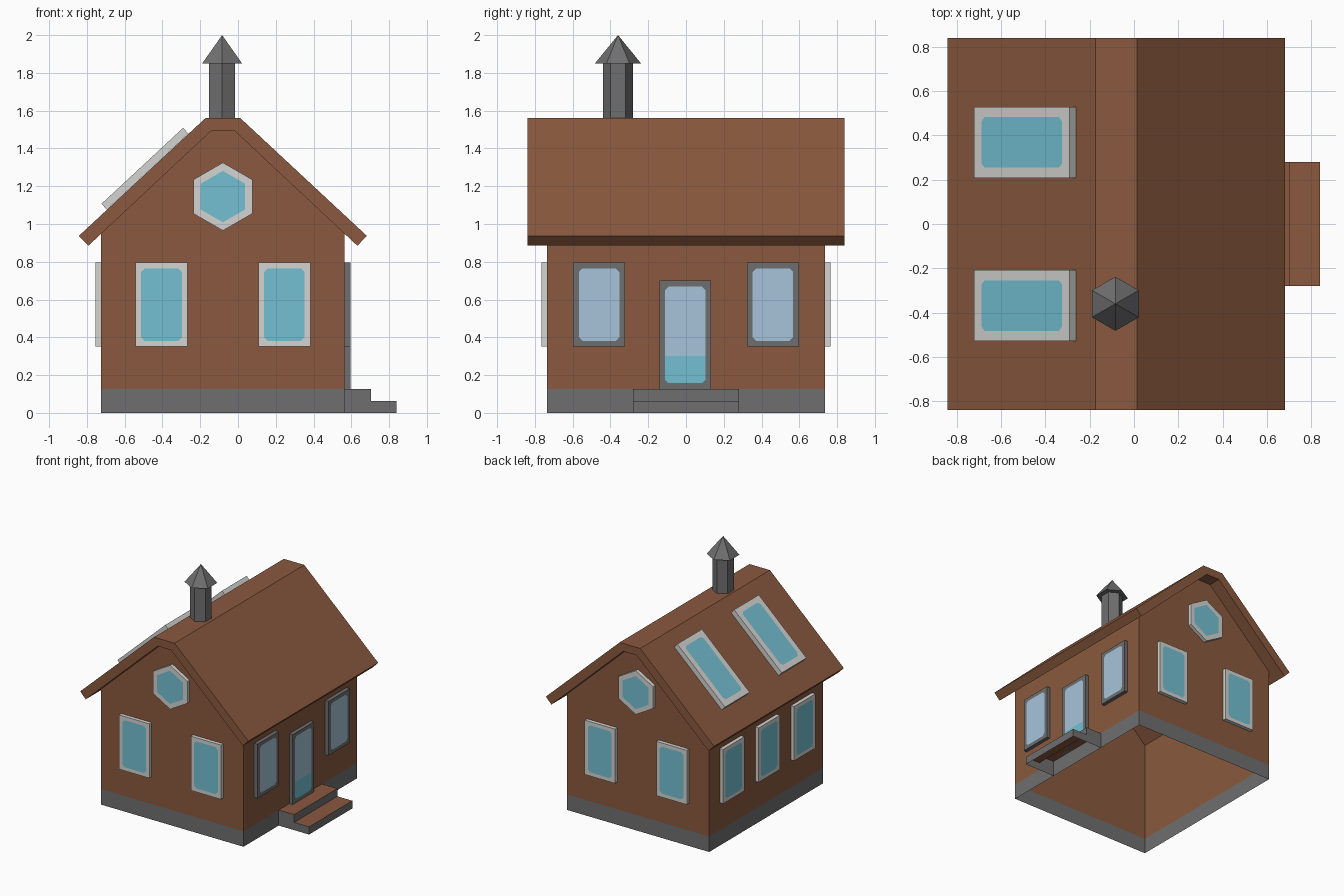
import bpy, bmesh, math
from mathutils import Vector, Matrix

if "Cube" in bpy.data.objects:
    bpy.data.objects.remove(bpy.data.objects["Cube"])


def material(name, srgb):
    lin = [((c / 255 + 0.055) / 1.055) ** 2.4 for c in srgb]
    m = bpy.data.materials.new(name)
    m.diffuse_color = (*lin, 1)
    m.use_nodes = True
    m.node_tree.nodes["Principled BSDF"].inputs["Base Color"].default_value = m.diffuse_color
    return m


BROWN = material("brown wood", (138, 89, 62))
GREY = material("stone grey", (111, 111, 111))
WHITE = material("pale grey frame", (212, 212, 210))
TEAL = material("teal glass", (116, 192, 210))
BLUE = material("pale blue glass", (166, 196, 217))

CX = -0.08            # centre line of the house
HW, HL = 0.645, 0.735  # half width and half length of the walls
BASE = 0.127          # foundation height


def finish(bm, name, mats):
    me = bpy.data.meshes.new(name)
    bm.to_mesh(me)
    bm.free()
    for m in mats:
        me.materials.append(m)
    ob = bpy.data.objects.new(name, me)
    bpy.context.collection.objects.link(ob)
    return ob


def prism(points, depth):
    """Closed prism: corner points swept along the depth vector."""
    bm = bmesh.new()
    face = bm.faces.new([bm.verts.new(p) for p in points])
    ext = bmesh.ops.extrude_face_region(bm, geom=[face], use_keep_orig=True)
    verts = [g for g in ext["geom"] if isinstance(g, bmesh.types.BMVert)]
    bmesh.ops.translate(bm, verts=verts, vec=depth)
    bmesh.ops.recalc_face_normals(bm, faces=bm.faces)
    return bm


def profile(xz, half_length):
    return prism([(x, -half_length, z) for x, z in xz], (0, 2 * half_length, 0))


def drop_faces(bm, test):
    bm.normal_update()
    gone = [f for f in bm.faces if test(f)]
    bmesh.ops.delete(bm, geom=gone, context='FACES')


def window(name, outline, pos, normal, up=(0, 0, 1), depth=0.03, border=0.03,
           frame=WHITE, glass=TEAL, chamfer=0.02, split=None):
    """Raised frame with an inset pane; split is a local height for a second glass colour."""
    bm = prism([(x, y, 0) for x, y in outline], (0, 0, depth))
    drop_faces(bm, lambda f: f.normal.z < -0.9)
    pane = next(f for f in bm.faces if f.normal.z > 0.9)
    bmesh.ops.inset_individual(bm, faces=[pane], thickness=border, use_even_offset=True)
    pane.material_index = 1
    if chamfer:
        bmesh.ops.bevel(bm, geom=list(pane.verts), offset=chamfer, segments=1,
                        affect='VERTICES', material=0)
    if split is not None:
        pane = [f for f in bm.faces if f.material_index == 1]
        geom = pane + list({e for f in pane for e in f.edges}) + list({v for f in pane for v in f.verts})
        bmesh.ops.bisect_plane(bm, geom=geom, plane_co=(0, split, 0), plane_no=(0, 1, 0))
        for f in bm.faces:
            if f.material_index == 1 and f.calc_center_median().y < split:
                f.material_index = 2
    n, v = Vector(normal).normalized(), Vector(up).normalized()
    u = v.cross(n)
    mat = Matrix((u, v, n)).transposed().to_4x4()
    bm.transform(Matrix.Translation(pos) @ mat)
    return finish(bm, name, [frame, glass, TEAL])


def rect(w, h):
    return [(-w / 2, -h / 2), (w / 2, -h / 2), (w / 2, h / 2), (-w / 2, h / 2)]


def hexagon(r):
    return [(r * math.sin(i * math.pi / 3), r * math.cos(i * math.pi / 3)) for i in range(6)]


# Walls: open gabled shell with a grey foundation band
half = [(HW, 0), (HW, 0.948), (0.06, 1.495)]
pts = [(CX + x, z) for x, z in half] + [(CX - x, z) for x, z in reversed(half)]
bm = profile(pts, HL)
drop_faces(bm, lambda f: abs(f.normal.z) > 0.3)
bmesh.ops.bisect_plane(bm, geom=bm.verts[:] + bm.edges[:] + bm.faces[:],
                       plane_co=(0, 0, BASE), plane_no=(0, 0, 1))
for f in bm.faces:
    f.material_index = int(f.calc_center_median().z < BASE)
finish(bm, "walls", [BROWN, GREY])

# Roof: bent slab with a flat ridge
outer, inner = [(0.7625, 0.937), (0.093, 1.56)], [(0.06, 1.495), (0.712, 0.885)]
pts = ([(CX + x, z) for x, z in outer] + [(CX - x, z) for x, z in reversed(outer)]
       + [(CX - x, z) for x, z in reversed(inner)] + [(CX + x, z) for x, z in inner])
finish(profile(pts, 0.84), "roof", [BROWN])

# Door steps: grey risers, brown treads, hollow below
x0 = CX + HW
bm = profile([(x0, 0), (0.84, 0), (0.84, 0.063), (0.705, 0.063), (0.705, BASE), (x0, BASE)], 0.28)
drop_faces(bm, lambda f: f.normal.z < -0.9 or f.normal.x < -0.9)
for f in bm.faces:
    f.material_index = int(f.normal.z > 0.9)
finish(bm, "door_steps", [GREY, BROWN])

# Chimney stack and cap
for name, r1, r2, z0, z1 in (("chimney_stack", 0.08, 0.08, 1.5, 1.85),
                             ("chimney_cap", 0.122, 0.0, 1.85, 2.0)):
    bm = bmesh.new()
    bmesh.ops.create_cone(bm, cap_ends=True, segments=6, radius1=r1, radius2=r2, depth=z1 - z0)
    bmesh.ops.remove_doubles(bm, verts=bm.verts, dist=1e-4)
    # turn so that two corners lie along y
    if max(v.co.x for v in bm.verts) > r1 * 0.99:
        bm.transform(Matrix.Rotation(math.pi / 6, 4, 'Z'))
    bm.transform(Matrix.Translation((CX - 0.004, -0.36, (z0 + z1) / 2)))
    finish(bm, name, [GREY])

# Gable windows, front and back
PANE = rect(0.275, 0.445)
WZ = 0.573
for side, s in (("front", -1), ("back", 1)):
    for k, dx in (("left", -0.325), ("right", 0.325)):
        window(f"{side}_window_{k}", PANE, (CX + dx, s * HL, WZ), (0, s, 0))
    window(f"{side}_hexagon_window", hexagon(0.18), (CX, s * HL, 1.145), (0, s, 0),
           border=0.038, chamfer=0)

# Left wall windows
for i, y in enumerate((-0.46, 0, 0.46)):
    window(f"left_wall_window_{i + 1}", PANE, (CX - HW, y, WZ), (-1, 0, 0))

# Right wall windows and door
for i, y in enumerate((-0.46, 0.46)):
    window(f"right_wall_window_{i + 1}", PANE, (x0, y, WZ), (1, 0, 0), frame=GREY, glass=BLUE)
door_z = (BASE + 0.70) / 2
window("door", rect(0.275, 0.70 - BASE), (x0, -0.004, door_z), (1, 0, 0),
       frame=GREY, glass=BLUE, split=0.30 - door_z)

# Skylights on the left roof slope
slope = Vector((0.6695, 0, 0.623)).normalized()
for i, y in enumerate((-0.368, 0.368)):
    window(f"skylight_{i + 1}", rect(0.32, 0.59), (-0.478, y, 1.277), (-slope.z, 0, slope.x),
           up=slope, depth=0.042, border=0.046)
